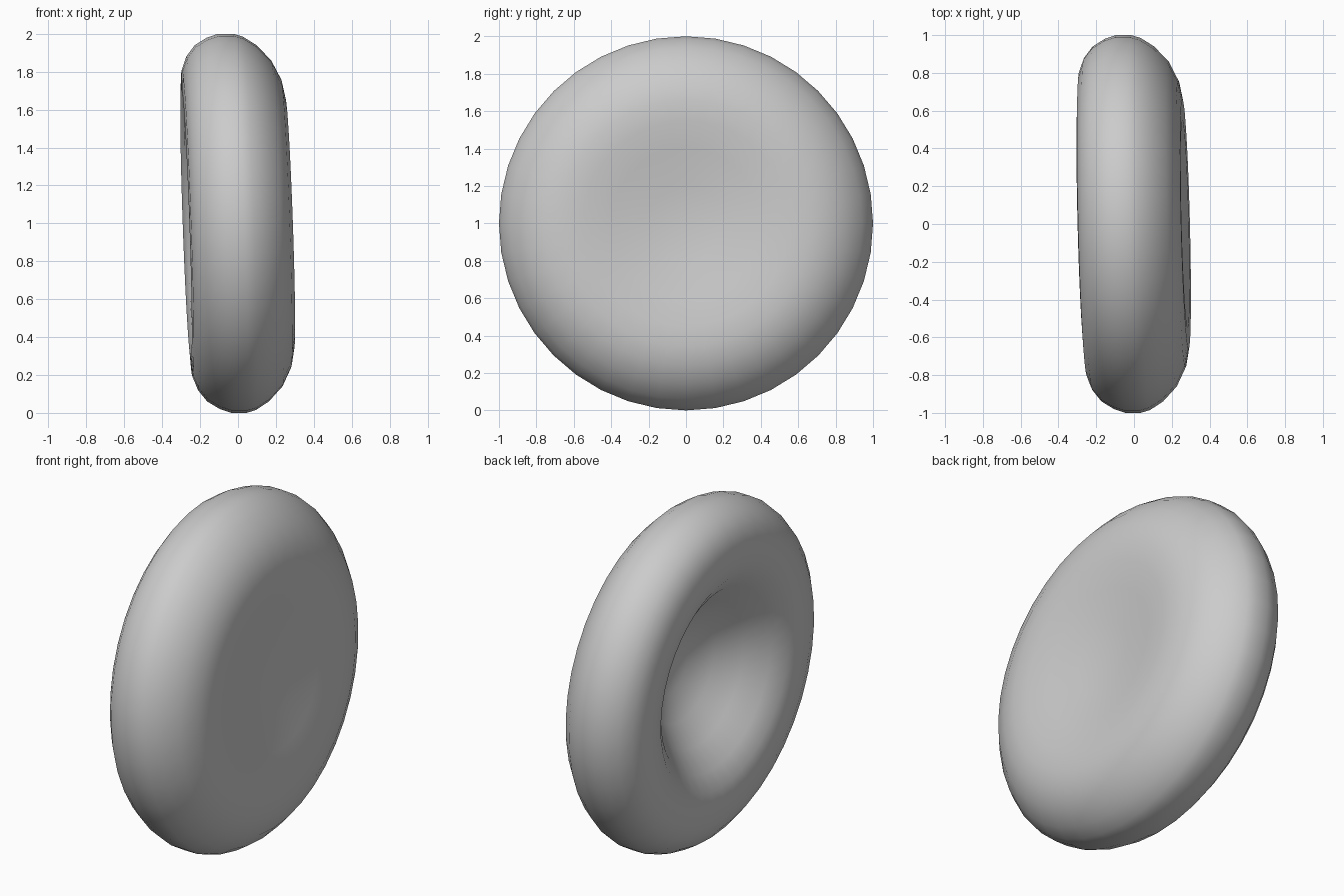
import bpy
import bmesh
from math import tau
from mathutils import Vector

cube = bpy.data.objects.get("Cube")
if cube:
    bpy.data.objects.remove(cube, do_unlink=True)

# One plain grey for the whole body
grey = bpy.data.materials.new("soft grey")
grey.use_nodes = True
colour = (0.6, 0.6, 0.6, 1)
grey.diffuse_color = colour
grey.node_tree.nodes["Principled BSDF"].inputs["Base Color"].default_value = colour

# Cross-section (radius, x): shallow dimple, round rim, deep bowl
profile = [
    (0, .205), (.2, .217), (.4, .25), (.55, .271), (.66, .273), (.76, .254),
    (.86, .205), (.94, .13), (.985, .06), (1, .01), (1, -.07), (.98, -.13),
    (.94, -.195), (.88, -.242), (.81, -.268), (.71, -.274), (.62, -.255),
    (.53, -.195), (.42, -.09), (.3, .02), (.15, .095), (0, .12),
]

# Lathe the cross-section around the x axis
bm = bmesh.new()
verts = [bm.verts.new((x, 0, r)) for r, x in profile]
edges = [bm.edges.new(pair) for pair in zip(verts, verts[1:])]
bmesh.ops.spin(bm, geom=verts + edges, cent=(0, 0, 0), axis=(1, 0, 0),
               angle=tau, steps=40, use_duplicate=False)
bmesh.ops.remove_doubles(bm, verts=bm.verts, dist=0.0005)

# Lean the disc slightly and stand it on the ground
for v in bm.verts:
    x, y, z = v.co
    v.co = Vector((x - .035 * z - .025 * y, y, z + 1))
bmesh.ops.recalc_face_normals(bm, faces=bm.faces)

mesh = bpy.data.meshes.new("dimpled_disc")
bm.to_mesh(mesh)
bm.free()
mesh.materials.append(grey)
disc = bpy.data.objects.new("dimpled_disc", mesh)
bpy.context.collection.objects.link(disc)
mesh.shade_smooth()
